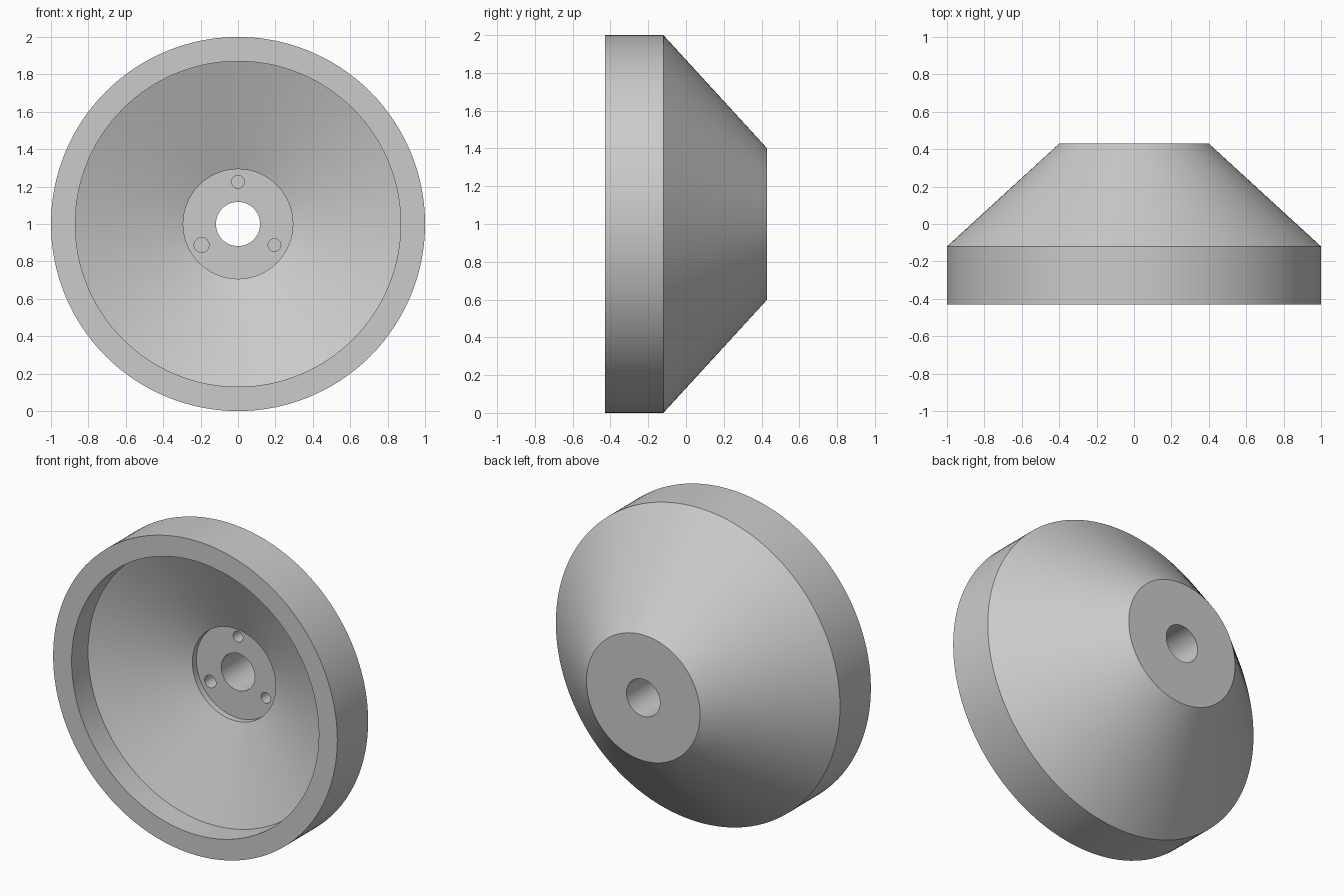
import bpy
import bmesh
import math
from mathutils import Matrix, Vector

cube = bpy.data.objects.get("Cube")
if cube:
    bpy.data.objects.remove(cube, do_unlink=True)

CENTRE = Vector((0, 0, 1))

grey = bpy.data.materials.new("plain grey")
grey.use_nodes = True
colour = (0.6, 0.6, 0.6, 1)
grey.diffuse_color = colour
grey.node_tree.nodes["Principled BSDF"].inputs["Base Color"].default_value = colour


def make_object(name, bm):
    mesh = bpy.data.meshes.new(name)
    bmesh.ops.recalc_face_normals(bm, faces=bm.faces)
    bm.to_mesh(mesh)
    bm.free()
    mesh.materials.append(grey)
    obj = bpy.data.objects.new(name, mesh)
    bpy.context.collection.objects.link(obj)
    return obj


def lathe(name, profile, steps):
    """Spin a closed (radius, y) profile around the wheel axis."""
    bm = bmesh.new()
    verts = [bm.verts.new((r, y, 1)) for r, y in profile]
    edges = [bm.edges.new((v, verts[i - 1])) for i, v in enumerate(verts)]
    bmesh.ops.spin(bm, geom=verts + edges, cent=CENTRE, axis=(0, 1, 0),
                   angle=math.tau, steps=steps, use_merge=True)
    bmesh.ops.remove_doubles(bm, verts=bm.verts, dist=1e-5)
    return make_object(name, bm)


def hole_cutter(angle, radius):
    """Short cylinder along y that cuts one blind bolt hole in the hub."""
    bm = bmesh.new()
    spot = CENTRE + 0.225 * Vector((math.cos(angle), 0, math.sin(angle)))
    place = Matrix.Translation(spot + Vector((0, 0.05, 0)))
    bmesh.ops.create_cone(bm, cap_ends=True, segments=32, radius1=radius,
                          radius2=radius, depth=0.3,
                          matrix=place @ Matrix.Rotation(math.pi / 2, 4, "X"))
    cutter = make_object("bolt_hole_cutter", bm)
    cutter.hide_render = True
    return cutter


# Dished body: straight rim, conical back, conical dish, sunk hub and bore
body = lathe("dished_wheel", [
    (1.0, -0.43), (1.0, -0.12), (0.4, 0.43), (0.118, 0.43),
    (0.118, 0.0), (0.293, 0.0), (0.293, -0.04),
    (0.87, -0.265), (0.87, -0.43),
], 128)

bpy.ops.object.select_all(action="DESELECT")
body.select_set(True)
bpy.context.view_layer.objects.active = body

# Three blind bolt holes, one slightly larger
for degrees, radius in ((90, 0.034), (210, 0.04), (330, 0.034)):
    cutter = hole_cutter(math.radians(degrees), radius)
    cut = body.modifiers.new("bolt_hole", "BOOLEAN")
    cut.operation = "DIFFERENCE"
    cut.solver = "EXACT"
    cut.object = cutter
    bpy.ops.object.modifier_apply(modifier=cut.name)
    bpy.data.objects.remove(cutter, do_unlink=True)

bpy.ops.object.shade_smooth_by_angle(angle=math.radians(30))
